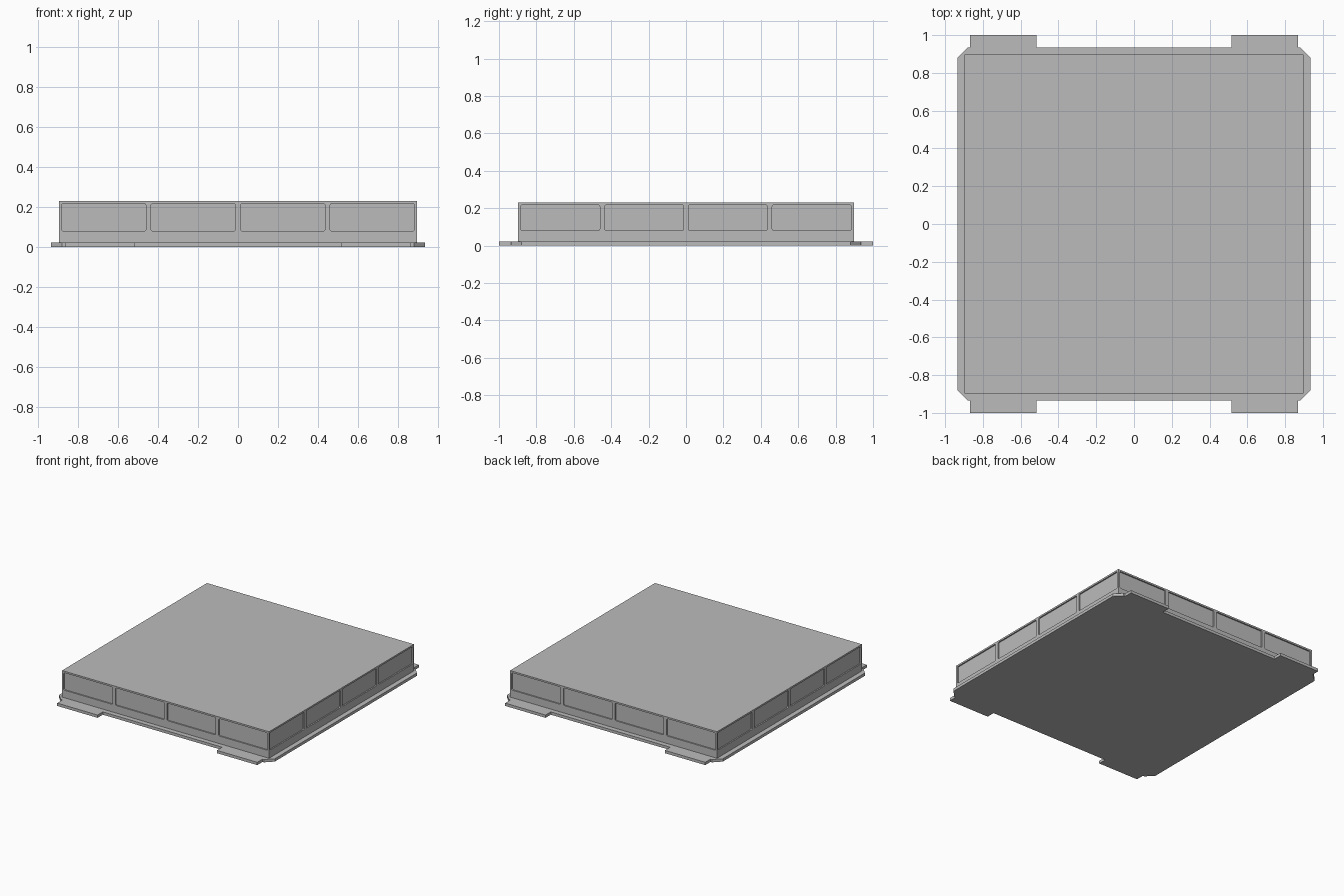
import bpy
import bmesh
from math import pi
from mathutils import Matrix, Vector

cube = bpy.data.objects.get("Cube")
if cube:
    bpy.data.objects.remove(cube, do_unlink=True)

grey = bpy.data.materials.new("light grey")
grey.use_nodes = True
colour = (0.5, 0.5, 0.5, 1)
grey.diffuse_color = colour
grey.node_tree.nodes["Principled BSDF"].inputs["Base Color"].default_value = colour

PLATE = 0.022      # plate thickness
HALF, TOP = 0.897, 0.23
DEPTH = 0.01       # panel recess


def make_object(name, bm):
    bmesh.ops.recalc_face_normals(bm, faces=bm.faces)
    mesh = bpy.data.meshes.new(name)
    bm.to_mesh(mesh)
    bm.free()
    mesh.materials.append(grey)
    obj = bpy.data.objects.new(name, mesh)
    bpy.context.collection.objects.link(obj)
    return obj


def add_box(bm, centre, size):
    matrix = Matrix.Translation(centre) @ Matrix.Diagonal((*size, 1))
    return bmesh.ops.create_cube(bm, size=1, matrix=matrix)["verts"]


# Base plate: one quarter outline mirrored into four, with chamfers and tabs
quarter = [(0.935, 0.88), (0.88, 0.935), (0.867, 0.935),
           (0.867, 1.0), (0.517, 1.0), (0.517, 0.935)]
half = quarter + [(-x, y) for x, y in reversed(quarter)]
outline = half + [(x, -y) for x, y in reversed(half)]
bm = bmesh.new()
face = bm.faces.new([bm.verts.new((x, y, 0)) for x, y in outline])
grown = bmesh.ops.extrude_face_region(bm, geom=[face], use_keep_orig=True)["geom"]
bmesh.ops.translate(bm, vec=(0, 0, PLATE),
                    verts=[v for v in grown if isinstance(v, bmesh.types.BMVert)])
make_object("base_plate", bm)

# Main box
bm = bmesh.new()
add_box(bm, (0, 0, (PLATE + TOP) / 2), (2 * HALF, 2 * HALF, TOP - PLATE))
body = make_object("main_box", bm)

# Rounded cutters for four recessed panels on each side
bm = bmesh.new()
for side in range(4):
    turn = Matrix.Rotation(side * pi / 2, 3, 'Z')
    for i in range(4):
        verts = add_box(bm, ((i - 1.5) * 0.448, -HALF, 0.149),
                        (0.422, 2 * DEPTH, 0.136))
        edges = {e for v in verts for e in v.link_edges}
        corners = [e for e in edges
                   if abs((e.verts[0].co - e.verts[1].co).y) > DEPTH]
        done = bmesh.ops.bevel(bm, geom=corners, offset=0.008, segments=3,
                               profile=0.5, affect='EDGES')
        panel = set(done["verts"]) | {v for v in verts if v.is_valid}
        bmesh.ops.rotate(bm, verts=list(panel), cent=Vector(), matrix=turn)
cutter = make_object("panel_cutter", bm)
cutter.hide_render = True

# Cut the panels, then discard the cutter
cut = body.modifiers.new("panels", 'BOOLEAN')
cut.operation = 'DIFFERENCE'
cut.solver = 'EXACT'
cut.object = cutter
bpy.context.view_layer.objects.active = body
body.select_set(True)
bpy.ops.object.modifier_apply(modifier=cut.name)
bpy.data.objects.remove(cutter, do_unlink=True)
